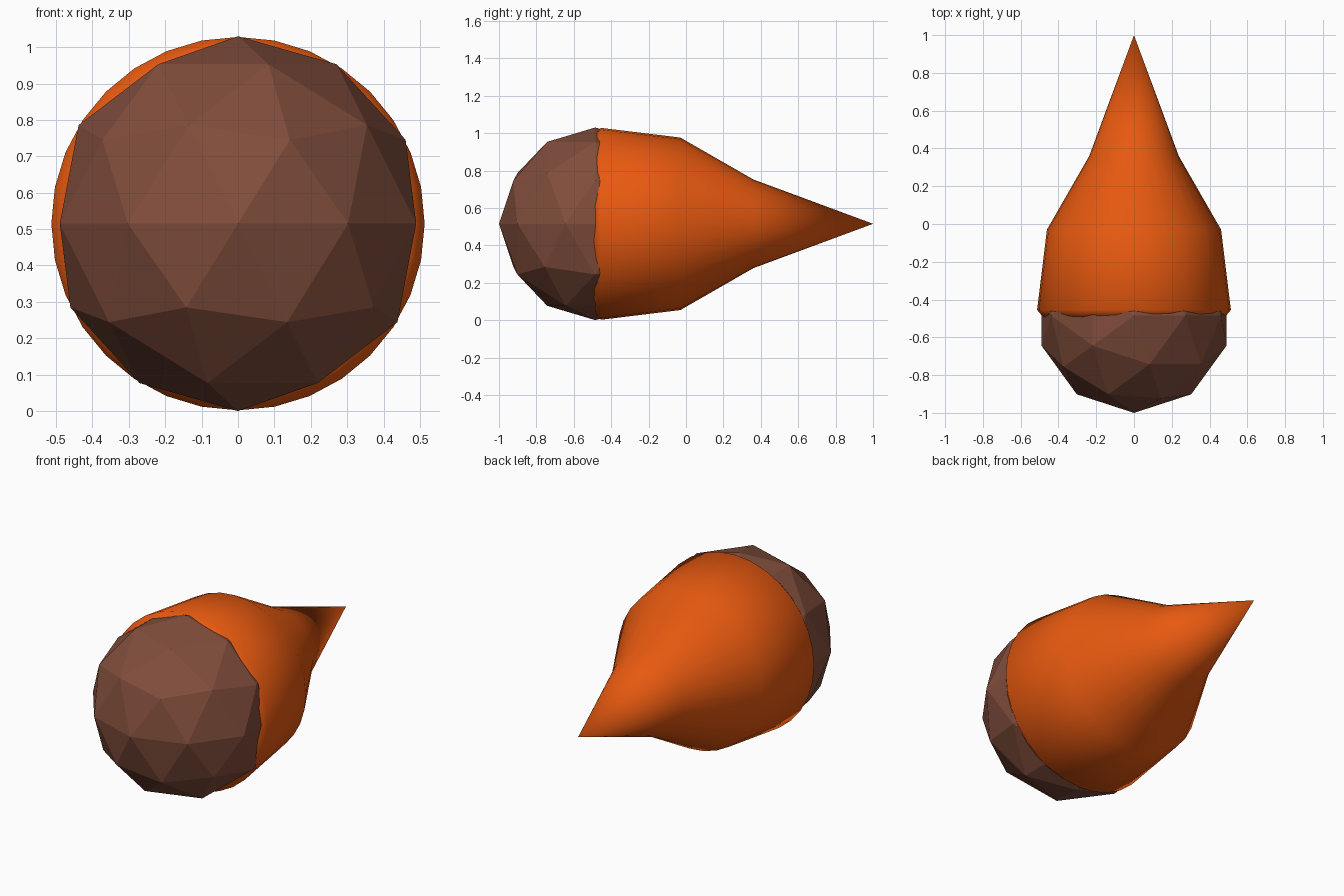
import bpy, bmesh, math
from mathutils import Matrix

if "Cube" in bpy.data.objects:
    bpy.data.objects.remove(bpy.data.objects["Cube"])

CENTRE_Z = 0.515


def add_part(name, bm, color, smooth):
    bmesh.ops.recalc_face_normals(bm, faces=bm.faces)
    for f in bm.faces:
        f.smooth = smooth
    mesh = bpy.data.meshes.new(name)
    bm.to_mesh(mesh)
    bm.free()
    mat = bpy.data.materials.new(name + "_colour")
    mat.diffuse_color = color
    mat.use_nodes = True
    mat.node_tree.nodes["Principled BSDF"].inputs["Base Color"].default_value = mat.diffuse_color
    mesh.materials.append(mat)
    obj = bpy.data.objects.new(name, mesh)
    bpy.context.collection.objects.link(obj)
    return obj


# Faceted rock head
bm = bmesh.new()
bmesh.ops.create_icosphere(bm, subdivisions=2, radius=0.515,
                           matrix=Matrix.Translation((0, -0.485, CENTRE_Z)))
add_part("rock", bm, (0.22, 0.075, 0.045, 1), False)

# Flame tail: (y, radius) profile revolved around the y axis in 32 sides
profile = [(-0.5, 0.0), (-0.5, 0.475), (-0.455, 0.513), (-0.03, 0.461), (0.36, 0.237), (1.0, 0.0)]
bm = bmesh.new()
verts = [bm.verts.new((0, y, CENTRE_Z + r)) for y, r in profile]
edges = [bm.edges.new(pair) for pair in zip(verts, verts[1:])]
bmesh.ops.spin(bm, geom=verts + edges, cent=(0, 0, CENTRE_Z), axis=(0, 1, 0),
               angle=math.tau, steps=32, use_merge=True)
bmesh.ops.remove_doubles(bm, verts=bm.verts, dist=0.0005)
add_part("flame_tail", bm, (0.8, 0.1, 0.005, 1), True)
